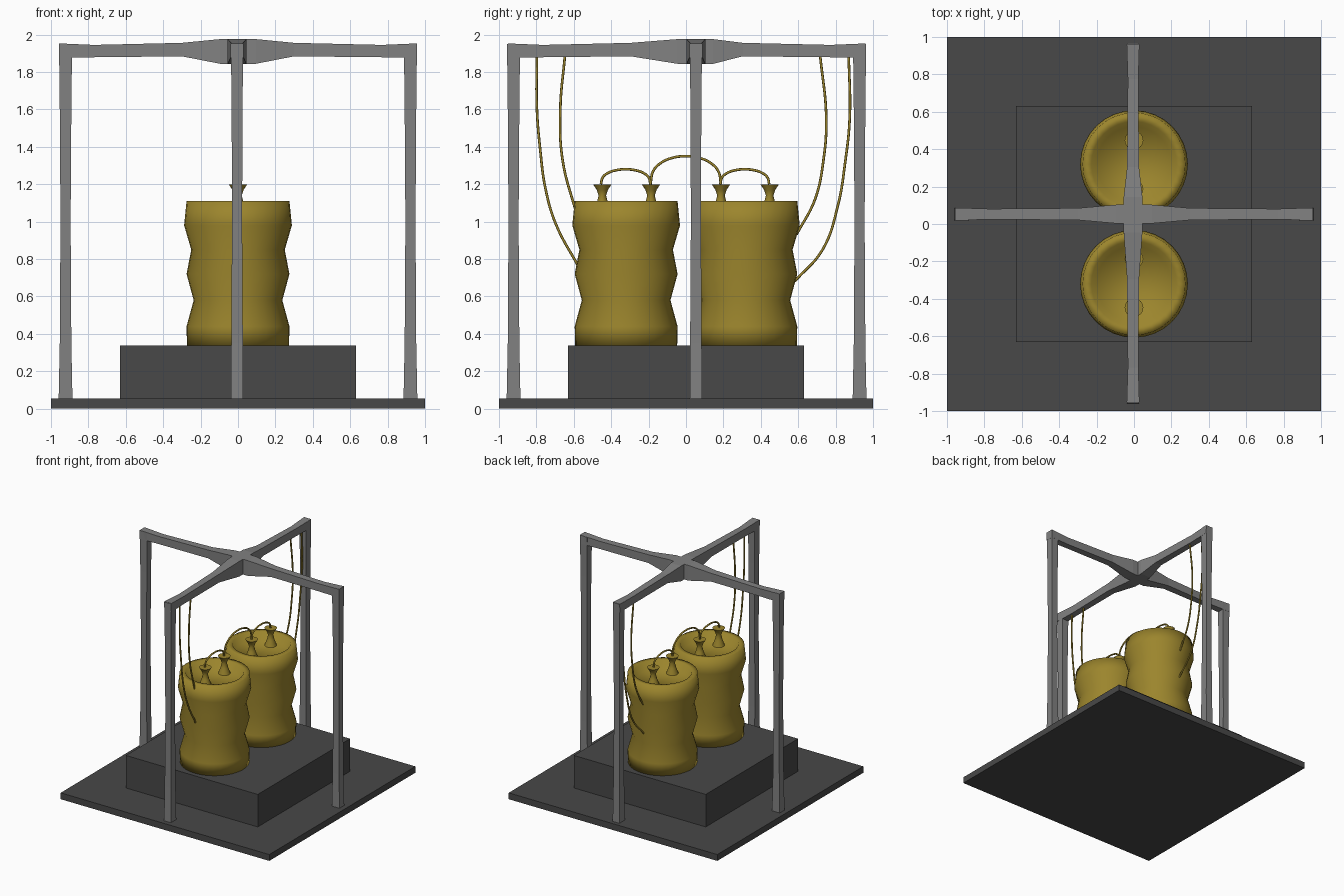
import bpy, bmesh, math
from mathutils import Vector

cube = bpy.data.objects.get("Cube")
if cube:
    bpy.data.objects.remove(cube, do_unlink=True)


def material(name, rgb):
    m = bpy.data.materials.new(name)
    m.use_nodes = True
    m.diffuse_color = (*rgb, 1)
    m.node_tree.nodes["Principled BSDF"].inputs["Base Color"].default_value = (*rgb, 1)
    return m


GOLD = material("dull gold", (0.33, 0.235, 0.026))
GREY = material("steel grey", (0.22, 0.22, 0.22))
DARK = material("dark grey", (0.065, 0.065, 0.065))


def add_mesh(name, bm, mat, smooth=False):
    bmesh.ops.recalc_face_normals(bm, faces=bm.faces)
    for f in bm.faces:
        f.smooth = smooth
    mesh = bpy.data.meshes.new(name)
    bm.to_mesh(mesh)
    bm.free()
    mesh.materials.append(mat)
    ob = bpy.data.objects.new(name, mesh)
    bpy.context.collection.objects.link(ob)
    return ob


def skin(bm, rings):
    """Join closed rings of points into a capped tube."""
    loops = [[bm.verts.new(p) for p in ring] for ring in rings]
    n = len(loops[0])
    for a, b in zip(loops, loops[1:]):
        for i in range(n):
            j = (i + 1) % n
            bm.faces.new((a[i], a[j], b[j], b[i]))
    bm.faces.new(loops[0])
    bm.faces.new(loops[-1])


def slab(name, half, z0, z1, mat):
    bm = bmesh.new()
    corners = [(-half, -half), (half, -half), (half, half), (-half, half)]
    skin(bm, [[(x, y, z) for x, y in corners] for z in (z0, z1)])
    add_mesh(name, bm, mat)


def lathe(name, profile, x, y, mat, sides=32):
    bm = bmesh.new()
    turn = [2 * math.pi * i / sides for i in range(sides)]
    skin(bm, [[(x + r * math.cos(t), y + r * math.sin(t), z) for t in turn]
              for r, z in profile])
    return add_mesh(name, bm, mat, smooth=True)


def bar(name, sections, u, v):
    """Square bar: each section is (centre, half width along u, half width along v)."""
    bm = bmesh.new()
    u, v = Vector(u), Vector(v)
    skin(bm, [[Vector(c) + u * a * hu + v * b * hv
               for a, b in ((-1, -1), (1, -1), (1, 1), (-1, 1))]
              for c, hu, hv in sections])
    add_mesh(name, bm, GREY)


def wire(name, points):
    """Round wire through (y, z) points in the middle plane."""
    cu = bpy.data.curves.new(name, 'CURVE')
    cu.dimensions = '3D'
    cu.bevel_depth = 0.007
    cu.bevel_resolution = 2
    cu.resolution_u = 8
    cu.use_fill_caps = True
    sp = cu.splines.new('BEZIER')
    sp.bezier_points.add(len(points) - 1)
    for p, (y, z) in zip(sp.bezier_points, points):
        p.co = (0, y, z)
        p.handle_left_type = p.handle_right_type = 'AUTO'
    cu.materials.append(GOLD)
    bpy.context.collection.objects.link(bpy.data.objects.new(name, cu))


# Floor plate and plinth
slab("floor_plate", 1.0, 0.0, 0.055, DARK)
slab("plinth", 0.632, 0.05, 0.337, DARK)

# Ribbed barrels with dished lids, each with two waisted terminals
barrel = [(0.273, 0.337), (0.275, 0.44), (0.237, 0.58), (0.275, 0.72), (0.25, 0.85),
          (0.288, 0.98), (0.275, 1.11), (0.228, 1.11), (0.2, 1.05)]
terminal = [(0.05, 1.045), (0.03, 1.1), (0.02, 1.14), (0.03, 1.17), (0.05, 1.2)]
for side, s in (("front", -1), ("back", 1)):
    lathe(side + "_barrel", barrel, 0, s * 0.32, GOLD)
    for place, y in (("inner", 0.187), ("outer", 0.447)):
        ob = lathe(f"{side}_{place}_terminal", terminal, 0, s * y, GOLD, 16)
        ob.data.set_sharp_from_angle(angle=math.radians(50))

# Crossed frame: posts pinch slightly at mid height, beams swell at the centre
CX, CY = -0.005, 0.053
for name, x, y, u, v in (("left_post", 0.922, CY, (1, 0, 0), (0, 1, 0)),
                         ("right_post", -0.922, CY, (1, 0, 0), (0, 1, 0)),
                         ("front_post", CX, -0.922, (0, 1, 0), (1, 0, 0)),
                         ("back_post", CX, 0.928, (0, 1, 0), (1, 0, 0))):
    bar(name, [((x, y, 0.05), 0.037, 0.033), ((x, y, 0.35), 0.031, 0.031),
               ((x, y, 1.0), 0.027, 0.027), ((x, y, 1.6), 0.031, 0.029),
               ((x, y, 1.95), 0.035, 0.033)], u, v)

# (distance along, beam mid height, half width, half height)
half_beam = [(0.957, 1.916, 0.034, 0.037), (0.77, 1.912, 0.028, 0.033),
             (0.3, 1.92, 0.032, 0.036), (0.095, 1.91, 0.05, 0.066)]
stations = [(-d, *r) for d, *r in half_beam] + [(d, *r) for d, *r in half_beam[::-1]]
bar("cross_beam", [((d, CY, z), w, h) for d, z, w, h in stations],
    (0, 1, 0), (0, 0, 1))
bar("long_beam", [((CX, d + (0.05 if abs(d) < 0.1 else 0.004), z), w, h)
                  for d, z, w, h in stations], (1, 0, 0), (0, 0, 1))

# Bridging wires between terminals
for name, y0, y1, top in (("front_bridge_wire", -0.455, -0.19, 1.28),
                          ("middle_bridge_wire", -0.19, 0.187, 1.35),
                          ("back_bridge_wire", 0.183, 0.445, 1.28)):
    mid, r = (y0 + y1) / 2, (y1 - y0) / 2
    arch = [(mid - r * math.cos(math.pi * i / 8),
             1.2 + (top - 1.2) * math.sin(math.pi * i / 8) ** 0.8) for i in range(9)]
    wire(name, arch)

# Wires hanging from the long beam to the barrel sides
wire("front_long_wire", [(-0.797, 1.89), (-0.797, 1.6), (-0.78, 1.39), (-0.75, 1.17),
                         (-0.695, 0.985), (-0.575, 0.76)])
wire("front_short_wire", [(-0.647, 1.89), (-0.672, 1.6), (-0.66, 1.33), (-0.585, 1.04)])
wire("back_short_wire", [(0.717, 1.89), (0.75, 1.55), (0.735, 1.33), (0.69, 1.12),
                         (0.59, 0.93)])
wire("back_long_wire", [(0.87, 1.89), (0.875, 1.55), (0.85, 1.31), (0.813, 1.09),
                        (0.73, 0.85), (0.58, 0.68)])
